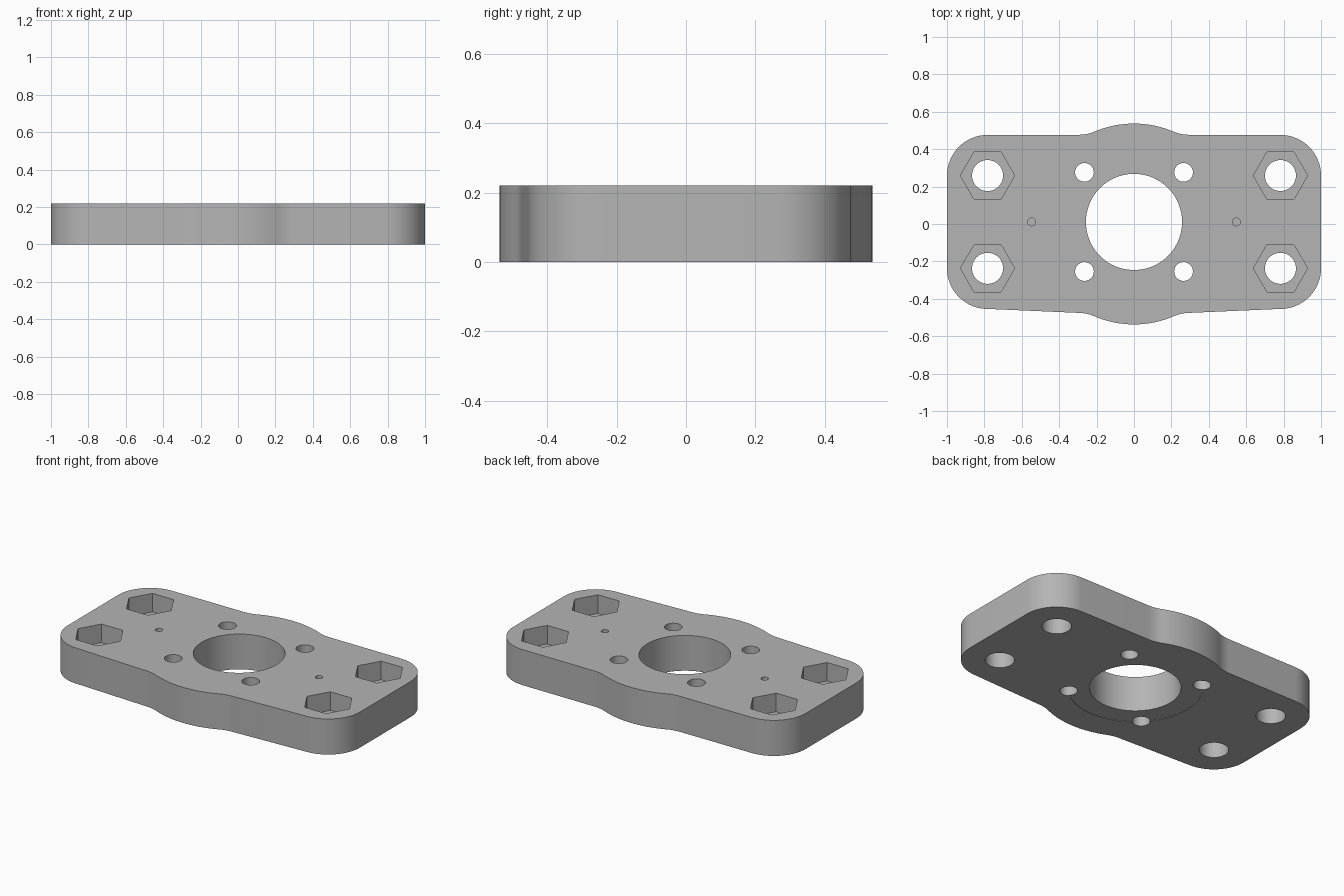
import bpy
import bmesh
from math import sin, cos, pi, radians, hypot, atan2, sqrt

cube = bpy.data.objects.get("Cube")
if cube:
    bpy.data.objects.remove(cube, do_unlink=True)

THICK = 0.22
MID = 0.011        # y of the hole pattern's centre
BOSS = 0.537       # radius of the bulge around the bore
FILLET = 0.22      # concave blend beside the bulge
CORNER = 0.217
BOLT_X, BOLT_Y = 0.783, 0.248
SCREW = 0.265

grey = bpy.data.materials.new("plain grey")
grey.use_nodes = True
colour = (0.46, 0.46, 0.46, 1)
grey.diffuse_color = colour
grey.node_tree.nodes["Principled BSDF"].inputs["Base Color"].default_value = colour


def arc(cx, cy, r, a0, a1, steps):
    return [(cx + r * cos(a0 + (a1 - a0) * i / steps),
             cy + r * sin(a0 + (a1 - a0) * i / steps)) for i in range(steps + 1)]


def prism(name, points, z0, z1):
    """Extrude a closed outline between two heights."""
    bm = bmesh.new()
    face = bm.faces.new([bm.verts.new((x, y, z0)) for x, y in points])
    top = bmesh.ops.extrude_face_region(bm, geom=[face])["geom"]
    bmesh.ops.translate(bm, vec=(0, 0, z1 - z0),
                        verts=[v for v in top if isinstance(v, bmesh.types.BMVert)])
    bmesh.ops.recalc_face_normals(bm, faces=bm.faces)
    mesh = bpy.data.meshes.new(name)
    bm.to_mesh(mesh)
    bm.free()
    mesh.materials.append(grey)
    obj = bpy.data.objects.new(name, mesh)
    bpy.context.collection.objects.link(obj)
    return obj


def bulge(flat):
    """Half of the bulge and its blend, from the centre line out to the flat edge."""
    cy = flat + FILLET
    cx = sqrt((BOSS + FILLET) ** 2 - cy ** 2)
    a = atan2(cy, cx)
    return (arc(0, 0, BOSS, pi / 2, a, 14)
            + arc(cx, cy, FILLET, a + pi, 1.5 * pi, 8)[1:])


# Plate outline: right half from back to front, then mirrored
half = bulge(0.477)
half += arc(BOLT_X, MID + BOLT_Y, CORNER, pi / 2, 0, 16)
half += arc(BOLT_X, MID - BOLT_Y, CORNER, 0, -pi / 2, 16)
half += [(x, -y) for x, y in reversed(bulge(0.475))]
outline = half + [(-x, y) for x, y in reversed(half[1:-1])]
plate = prism("mounting_plate", outline, 0, THICK)
bpy.context.view_layer.objects.active = plate
plate.select_set(True)


def cut(x, y, radius, sides, z0, z1):
    """Cut a round or polygonal hole between two heights."""
    ring = arc(x, y, radius, 0, 2 * pi, sides)[:-1]
    cutter = prism("cutter", ring, z0, z1)
    cutter.hide_render = True
    mod = plate.modifiers.new("hole", 'BOOLEAN')
    mod.operation = 'DIFFERENCE'
    mod.solver = 'EXACT'
    mod.object = cutter
    bpy.ops.object.modifier_apply(modifier=mod.name)
    bpy.data.objects.remove(cutter, do_unlink=True)


BELOW, ABOVE = -0.1, THICK + 0.1

# Faint round seat underneath and the central bore
cut(0, MID, 0.378, 96, BELOW, 0.002)
cut(0, MID, 0.257, 96, BELOW, ABOVE)

for sx in (-1, 1):
    # Blind pin hole
    cut(sx * 0.547, MID, 0.021, 24, THICK - 0.11, ABOVE)
    for sy in (-1, 1):
        # Screw hole, bolt hole and hexagonal nut pocket
        cut(sx * SCREW, MID + sy * SCREW, 0.05, 40, BELOW, ABOVE)
        cut(sx * BOLT_X, MID + sy * BOLT_Y, 0.083, 48, BELOW, ABOVE)
        cut(sx * BOLT_X, MID + sy * BOLT_Y, 0.145, 6, THICK - 0.115, ABOVE)

bpy.ops.object.shade_smooth_by_angle(angle=radians(30))
